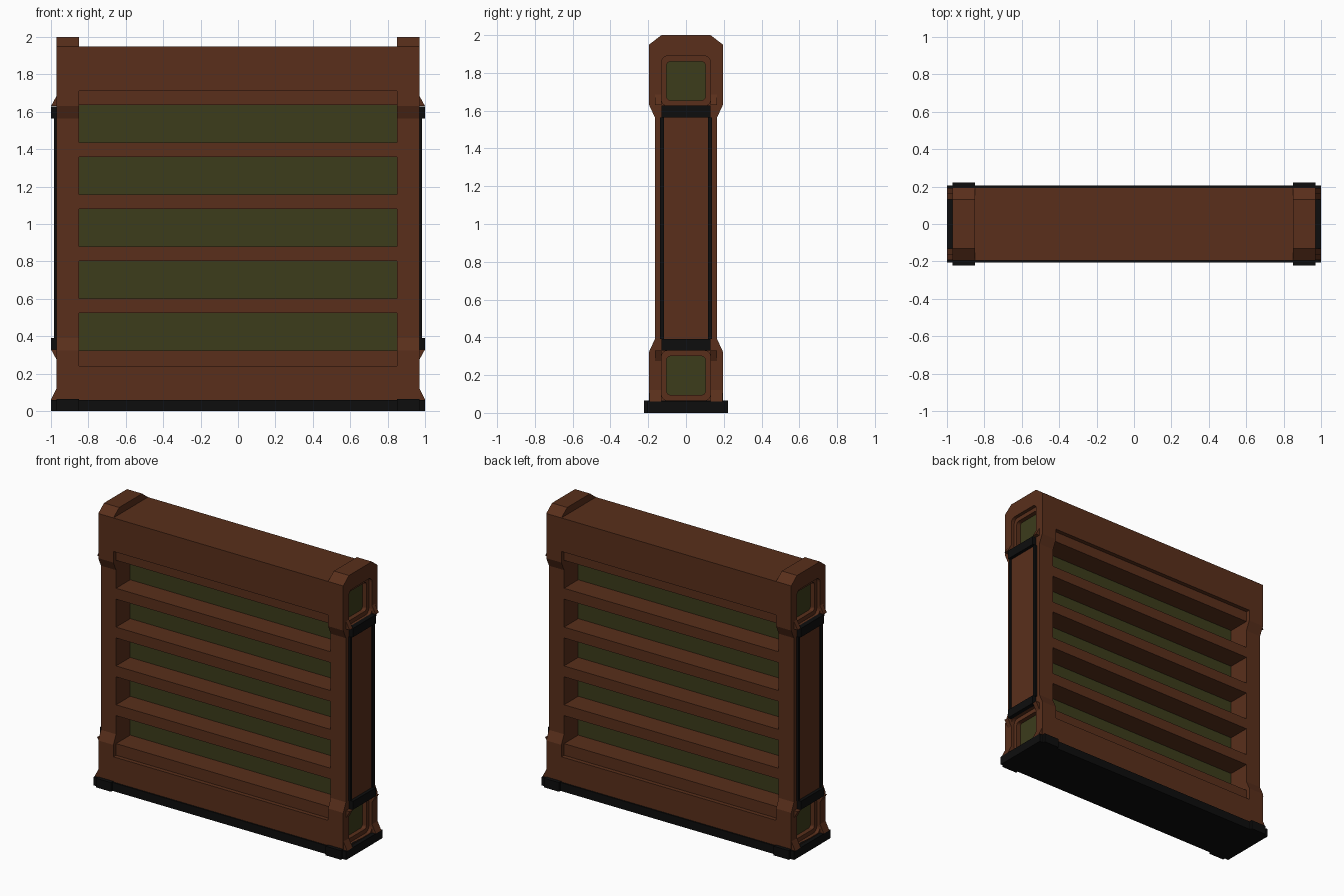
import bpy, bmesh

if "Cube" in bpy.data.objects:
    bpy.data.objects.remove(bpy.data.objects["Cube"])


def material(name, rgb):
    m = bpy.data.materials.new(name)
    m.diffuse_color = (*rgb, 1)
    m.use_nodes = True
    m.node_tree.nodes["Principled BSDF"].inputs["Base Color"].default_value = m.diffuse_color
    return m


BROWN = material("rust_brown", (0.10, 0.028, 0.011))
GREEN = material("dark_olive", (0.045, 0.045, 0.011))
BLACK = material("black", (0.004, 0.004, 0.004))


def finish(bm, name, mat, mirror=(False, False)):
    bmesh.ops.recalc_face_normals(bm, faces=bm.faces[:])
    me = bpy.data.meshes.new(name)
    bm.to_mesh(me)
    bm.free()
    ob = bpy.data.objects.new(name, me)
    bpy.context.collection.objects.link(ob)
    if mat:
        me.materials.append(mat)
    if any(mirror):
        md = ob.modifiers.new("mirror", 'MIRROR')
        md.use_axis = (mirror[0], mirror[1], False)
    return ob


def box(name, x, y, z, mat, mirror=(False, False), round_x=0):
    """Box from ranges; round_x rounds the edges running along x."""
    bm = bmesh.new()
    bmesh.ops.create_cube(bm, size=1)
    for v in bm.verts:
        v.co = [r[0] + (c + 0.5) * (r[1] - r[0]) for c, r in zip(v.co, (x, y, z))]
    if round_x:
        edges = [e for e in bm.edges
                 if abs(e.verts[0].co.x - e.verts[1].co.x) > 1e-4]
        bmesh.ops.bevel(bm, geom=edges, offset=round_x, segments=4,
                        profile=0.5, affect='EDGES')
    return finish(bm, name, mat, mirror)


def prism(name, pts, axis, lo, hi, mat, mirror=(False, False)):
    """Extrude a 2D profile along x (pts are y,z) or y (pts are x,z)."""
    bm = bmesh.new()
    place = (lambda p, t: (t, p[0], p[1])) if axis == 'x' else (lambda p, t: (p[0], t, p[1]))
    a = [bm.verts.new(place(p, lo)) for p in pts]
    b = [bm.verts.new(place(p, hi)) for p in pts]
    bm.faces.new(a)
    bm.faces.new(b)
    n = len(pts)
    for i in range(n):
        bm.faces.new((a[i], a[(i + 1) % n], b[(i + 1) % n], b[i]))
    return finish(bm, name, mat, mirror)


MX, MXY = (True, False), (True, True)

# Base plate and wider feet under the posts
box("base_plate", (-1, 1), (-0.205, 0.205), (0, 0.06), BLACK)
box("base_foot", (0.85, 0.97), (-0.222, 0.222), (0, 0.065), BLACK, MX)

# Top and bottom beams
box("top_beam", (-0.85, 0.85), (-0.195, 0.195), (1.71, 1.95), BROWN)
box("bottom_beam", (-0.85, 0.85), (-0.195, 0.195), (0.06, 0.24), BROWN)

# Slats with the green panel behind them
pitch, slot, first = 0.278, 0.2, 0.323
for i in range(6):
    lo = 0.24 if i == 0 else first + (i - 1) * pitch + slot
    hi = 1.71 if i == 5 else first + i * pitch
    box(f"slat_{i + 1}", (-0.85, 0.85), (-0.165, 0.165), (lo, hi), BROWN)
box("back_panel", (-0.85, 0.85), (-0.005, 0.005), (0.3, 1.65), GREEN)

# End posts, narrow in the middle, with chamfered tops
half = [(0.195, 0.06), (0.195, 0.325), (0.165, 0.39), (0.165, 1.565),
        (0.195, 1.63), (0.195, 1.95), (0.13, 2.0)]
post = prism("end_post", half + [(-y, z) for y, z in reversed(half)],
             'x', 0.85, 0.97, BROWN)

# Stepped rounded windows cut into the posts, with green panes
for label, outer, pane in (("lower", (0.065, 0.33), (0.095, 0.3)),
                           ("upper", (1.625, 1.89), (1.655, 1.86))):
    cuts = [box("cut_outer", (0.945, 1.1), (-0.13, 0.13), outer, None, round_x=0.035),
            box("cut_inner", (0.91, 1.1), (-0.103, 0.103), pane, None, round_x=0.02)]
    for c in cuts:
        c.hide_render = True
        md = post.modifiers.new("window", 'BOOLEAN')
        md.object, md.operation, md.solver = c, 'DIFFERENCE', 'EXACT'
        bpy.context.view_layer.objects.active = post
        bpy.ops.object.modifier_apply(modifier=md.name)
        bpy.data.objects.remove(c)
    box(label + "_window_pane", (0.905, 0.913), (-0.103, 0.103), pane, GREEN, MX, 0.02)
post.modifiers.new("mirror", 'MIRROR')

# Flared corner lips on the post ends
for label, tip, root in (("foot", 0.06, 0.12), ("lower", 0.33, 0.275),
                         ("upper", 1.63, 1.685)):
    prism(label + "_lip", [(0.965, tip), (1.0, tip), (0.97, root), (0.965, root)],
          'y', 0.13, 0.193 if label == "foot" else 0.165, BROWN, MXY)

# Black frame and brown cover on each end
for label, lo, hi in (("lower", 0.33, 0.39), ("upper", 1.565, 1.628)):
    box(label + "_end_cap", (0.965, 1.0), (-0.13, 0.13), (lo, hi), BLACK, MX)
box("end_frame_rail", (0.965, 0.985), (0.117, 0.137), (0.39, 1.565), BLACK, MXY)
box("end_cover", (0.965, 0.977), (-0.117, 0.117), (0.39, 1.565), BROWN, MX)
